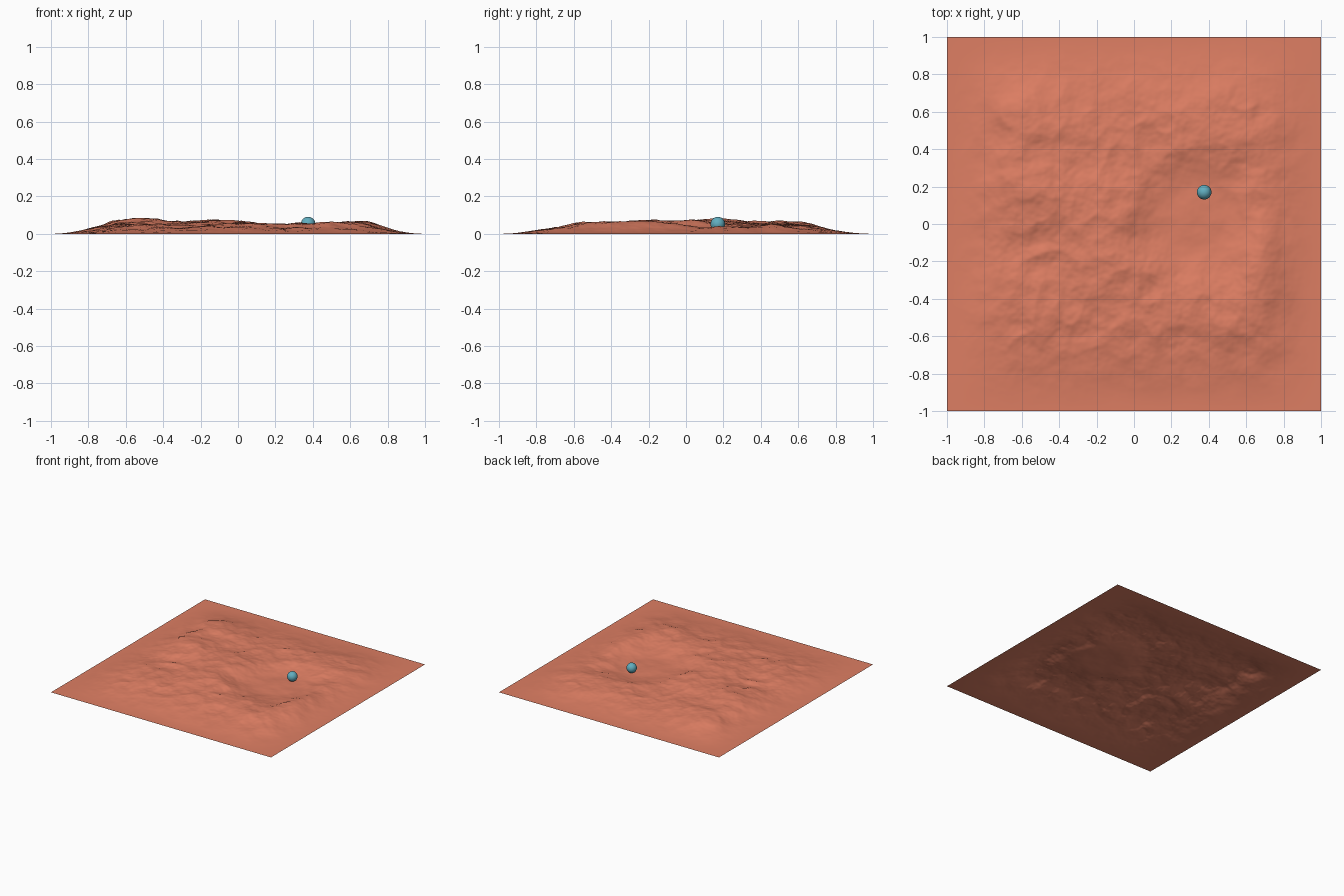
import bpy, bmesh, math
from mathutils import Vector, noise

if "Cube" in bpy.data.objects:
    bpy.data.objects.remove(bpy.data.objects["Cube"])


def material(name, rgb):
    m = bpy.data.materials.new(name)
    m.use_nodes = True
    m.diffuse_color = (*rgb, 1)
    bsdf = next(n for n in m.node_tree.nodes if n.type == "BSDF_PRINCIPLED")
    bsdf.inputs["Base Color"].default_value = (*rgb, 1)
    return m


def smoothstep(t):
    t = max(0.0, min(1.0, t))
    return t * t * (3 - 2 * t)


def bell(x, y, cx, cy, rx, ry):
    return math.exp(-((x - cx) / rx) ** 2 - ((y - cy) / ry) ** 2)


# Broad hills: centre x, centre y, radius x, radius y, height
HILLS = [
    (-0.22, 0.14, 0.28, 0.16, 0.034),
    (-0.60, 0.25, 0.20, 0.35, 0.020),
    (-0.15, -0.25, 0.22, 0.20, 0.024),
    (0.68, -0.15, 0.13, 0.28, 0.030),
    (0.45, 0.72, 0.22, 0.12, 0.020),
    (-0.60, 0.66, 0.15, 0.15, 0.015),
    (0.35, -0.50, 0.35, 0.14, 0.012),
]


def ground(x, y):
    # The border fades down to the flat outer edge
    fade = smoothstep((1 - abs(x)) / 0.42) * smoothstep((1 - abs(y)) / 0.5)
    # A smooth round hollow is pressed into the rough ground
    hollow = 1 - smoothstep((math.hypot(x - 0.34, (y - 0.04) * 0.95) - 0.14) / 0.27)
    broad = 0.042 + sum(h * bell(x, y, cx, cy, rx, ry) for cx, cy, rx, ry, h in HILLS)
    p = Vector((x, y, 0.37))
    rough = noise.fractal(p * 3.5, 0.85, 2.1, 6) * 0.016
    creases = (0.35 - abs(noise.noise(p * 6 + Vector((4, 9, 2))))) * 0.016
    z = fade * (broad + rough + creases) * (1 - 0.72 * hollow)
    return max(0.0, z)


# Terrain sheet
bm = bmesh.new()
bmesh.ops.create_grid(bm, x_segments=220, y_segments=220, size=1)
for v in bm.verts:
    v.co.z = ground(v.co.x, v.co.y)
for f in bm.faces:
    f.smooth = True
mesh = bpy.data.meshes.new("terrain")
bm.to_mesh(mesh)
bm.free()
terrain = bpy.data.objects.new("terrain", mesh)
bpy.context.collection.objects.link(terrain)
mesh.materials.append(material("terracotta soil", (0.73, 0.21, 0.125)))

# Ball resting in the hollow
bpy.ops.mesh.primitive_uv_sphere_add(segments=32, ring_count=16, radius=0.039,
                                     location=(0.375, 0.17, 0.052))
ball = bpy.context.object
ball.name = "ball"
bpy.ops.object.shade_smooth()
ball.data.materials.append(material("teal blue", (0.12, 0.42, 0.52)))
